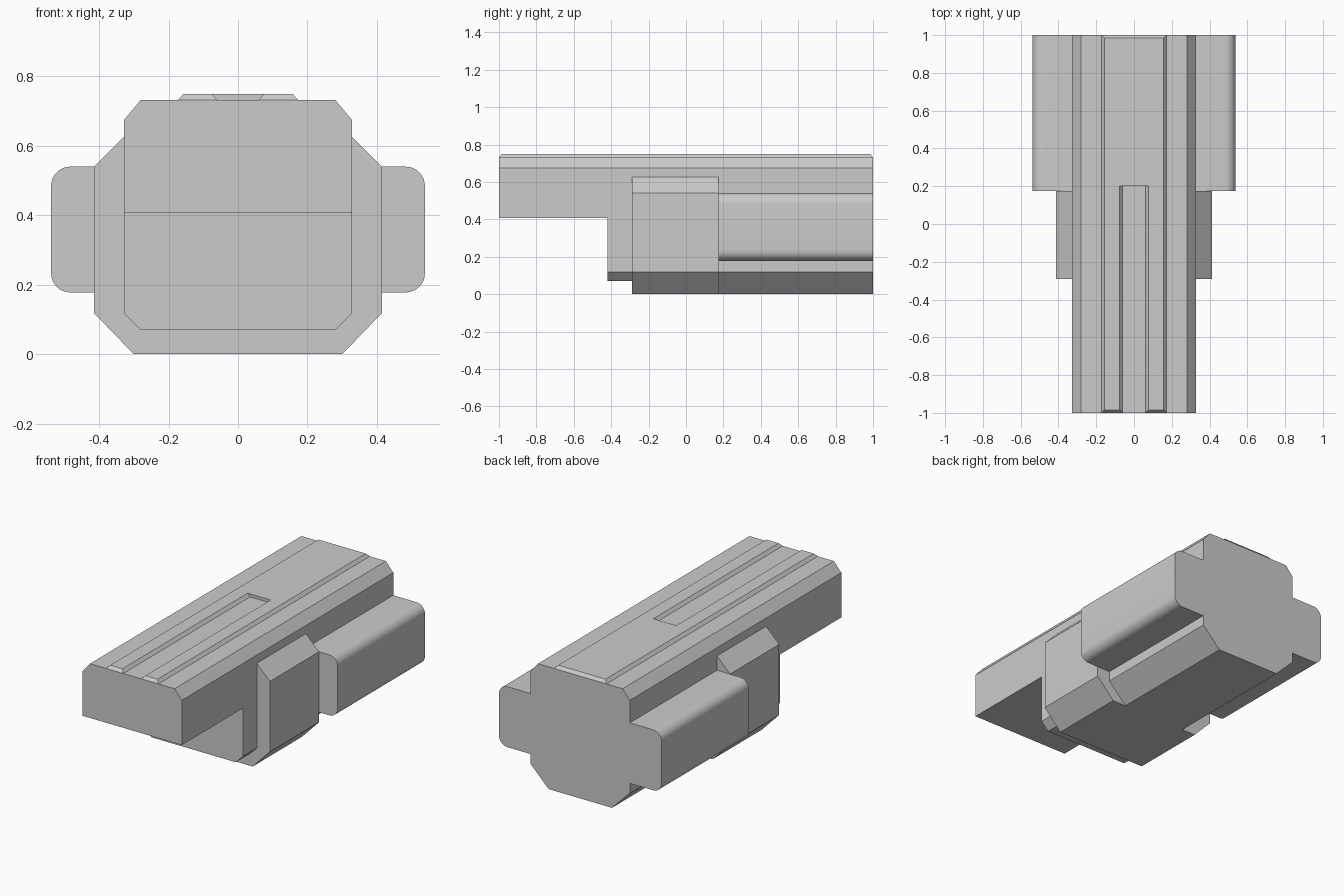
import bpy
import bmesh
from math import cos, sin, pi, radians

default = bpy.data.objects.get("Cube")
if default:
    bpy.data.objects.remove(default)

grey = bpy.data.materials.new("plain grey")
grey.use_nodes = True
colour = (0.6, 0.6, 0.6, 1)
grey.diffuse_color = colour
grey.node_tree.nodes["Principled BSDF"].inputs["Base Color"].default_value = colour


def loft(name, start, end):
    """Solid between two matching outlines of 3D points."""
    bm = bmesh.new()
    a = [bm.verts.new(p) for p in start]
    b = [bm.verts.new(p) for p in end]
    bm.faces.new(a)
    bm.faces.new(b)
    n = len(a)
    for i in range(n):
        j = (i + 1) % n
        bm.faces.new((a[i], a[j], b[j], b[i]))
    bmesh.ops.recalc_face_normals(bm, faces=bm.faces)
    mesh = bpy.data.meshes.new(name)
    bm.to_mesh(mesh)
    bm.free()
    mesh.materials.append(grey)
    obj = bpy.data.objects.new(name, mesh)
    bpy.context.collection.objects.link(obj)
    return obj


def prism(name, outline, y0, y1):
    """Extrude an x-z outline along y."""
    return loft(name, [(x, y0, z) for x, z in outline],
                [(x, y1, z) for x, z in outline])


def mirrored(half):
    """Close a right-hand half outline across x = 0."""
    return half + [(-x, z) for x, z in reversed(half)]


def activate(obj):
    bpy.ops.object.select_all(action='DESELECT')
    obj.select_set(True)
    bpy.context.view_layer.objects.active = obj


# Main body, with the underside of the nose cut away
body = prism("body", mirrored([(0.28, 0.07), (0.328, 0.118), (0.328, 0.675),
                               (0.28, 0.732)]), -1, 1)
cutter = prism("nose_cutter", mirrored([(0.6, -0.2), (0.6, 0.407)]), -1.2, -0.42)
cutter.hide_render = True
cut = body.modifiers.new("nose cut", 'BOOLEAN')
cut.operation = 'DIFFERENCE'
cut.solver = 'EXACT'
cut.object = cutter
activate(body)
bpy.ops.object.modifier_apply(modifier=cut.name)
bpy.data.objects.remove(cutter)

# Keel continuing the lower chamfers of the body
prism("keel", mirrored([(0.21, 0), (0.28, 0.07)]), -0.29, 1)

# Wide collar around the middle
prism("collar", mirrored([(0.3, 0), (0.414, 0.118), (0.414, 0.54), (0.328, 0.626)]),
      -0.29, 0.175)

# Side boxes with rounded outer edges
radius, steps = 0.055, 8
outer, low, high = 0.538, 0.178, 0.54
for name, side in (("left_box", 1), ("right_box", -1)):
    outline = [(side * 0.32, low)]
    for cz, first in ((low + radius, -pi / 2), (high - radius, 0)):
        for i in range(steps + 1):
            t = first + i * pi / 2 / steps
            outline.append((side * (outer - radius + radius * cos(t)),
                            cz + radius * sin(t)))
    outline.append((side * 0.32, high))
    box = prism(name, outline, 0.175, 1)
    activate(box)
    bpy.ops.object.shade_smooth_by_angle(angle=radians(30))


# Raised top rail, bevelled, with a slot open at the front
def rail_outline(half_width, slot, end, z):
    half = [(slot, 0.2), (slot, -end), (half_width, -end), (half_width, end)]
    return [(x, y, z) for x, y in mirrored(half)]


loft("top_rail", rail_outline(0.173, 0.06, 1, 0.732),
     rail_outline(0.157, 0.076, 0.984, 0.75))
